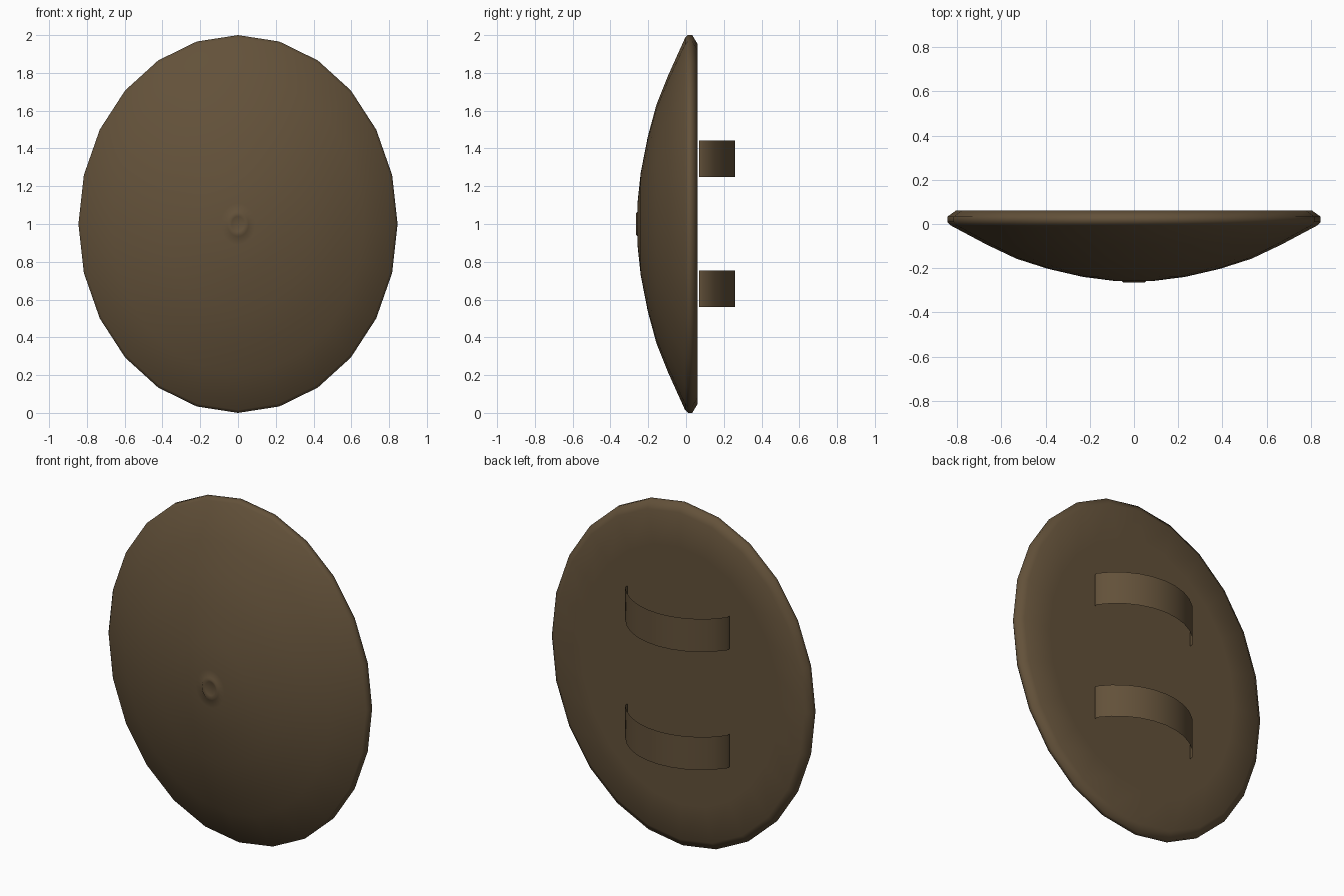
import bpy, bmesh, math

if "Cube" in bpy.data.objects:
    bpy.data.objects.remove(bpy.data.objects["Cube"])

mat = bpy.data.materials.new("dark brown")
mat.diffuse_color = (0.125, 0.083, 0.042, 1)
mat.use_nodes = True
mat.node_tree.nodes["Principled BSDF"].inputs["Base Color"].default_value = mat.diffuse_color


def finish(name, bm):
    bmesh.ops.recalc_face_normals(bm, faces=bm.faces)
    me = bpy.data.meshes.new(name)
    bm.to_mesh(me)
    bm.free()
    me.materials.append(mat)
    for p in me.polygons:
        p.use_smooth = True
    ob = bpy.data.objects.new(name, me)
    bpy.context.collection.objects.link(ob)
    return ob


# Shield body: (relative radius, y) profile swept round an oval, front to back
N, RX, RZ = 24, 0.845, 1.0
profile = [(0.04, -0.256), (0.058, -0.264), (0.066, -0.257), (0.11, -0.257),
           (0.27, -0.24), (0.46, -0.203), (0.63, -0.157), (0.79, -0.093),
           (0.985, -0.005), (1.0, 0.01), (1.0, 0.033), (0.955, 0.06), (0.75, 0.06)]
bm = bmesh.new()
rings = []
for r, y in profile:
    rings.append([bm.verts.new((RX * r * math.sin(2 * math.pi * i / N), y,
                                1 + RZ * r * math.cos(2 * math.pi * i / N)))
                  for i in range(N)])
for a, b in zip(rings, rings[1:]):
    for i in range(N):
        j = (i + 1) % N
        bm.faces.new((a[i], a[j], b[j], b[i]))
bm.faces.new(rings[0])
bm.faces.new(rings[-1])
finish("shield_body", bm)

# Arm straps: thin arched bands with short straight ends
HALF, Y0, Y1 = 0.33, 0.09, 0.26
sag = Y1 - Y0
R = (HALF ** 2 + sag ** 2) / (2 * sag)
amax = math.asin(HALF / R)
path = [(-HALF, 0.07)]
for k in range(11):
    t = -amax + 2 * amax * k / 10
    path.append((R * math.sin(t), Y1 - R + R * math.cos(t)))
path.append((HALF, 0.07))
for name, z in (("upper_strap", 1.25), ("lower_strap", 0.56)):
    bm = bmesh.new()
    cols = [(bm.verts.new((x, y, z)), bm.verts.new((x, y, z + 0.193))) for x, y in path]
    for a, b in zip(cols, cols[1:]):
        bm.faces.new((b[0], a[0], a[1], b[1]))
    # outer side faces backwards
    ob = finish(name, bm)
    if sum(p.normal.y for p in ob.data.polygons) < 0:
        ob.data.flip_normals()
